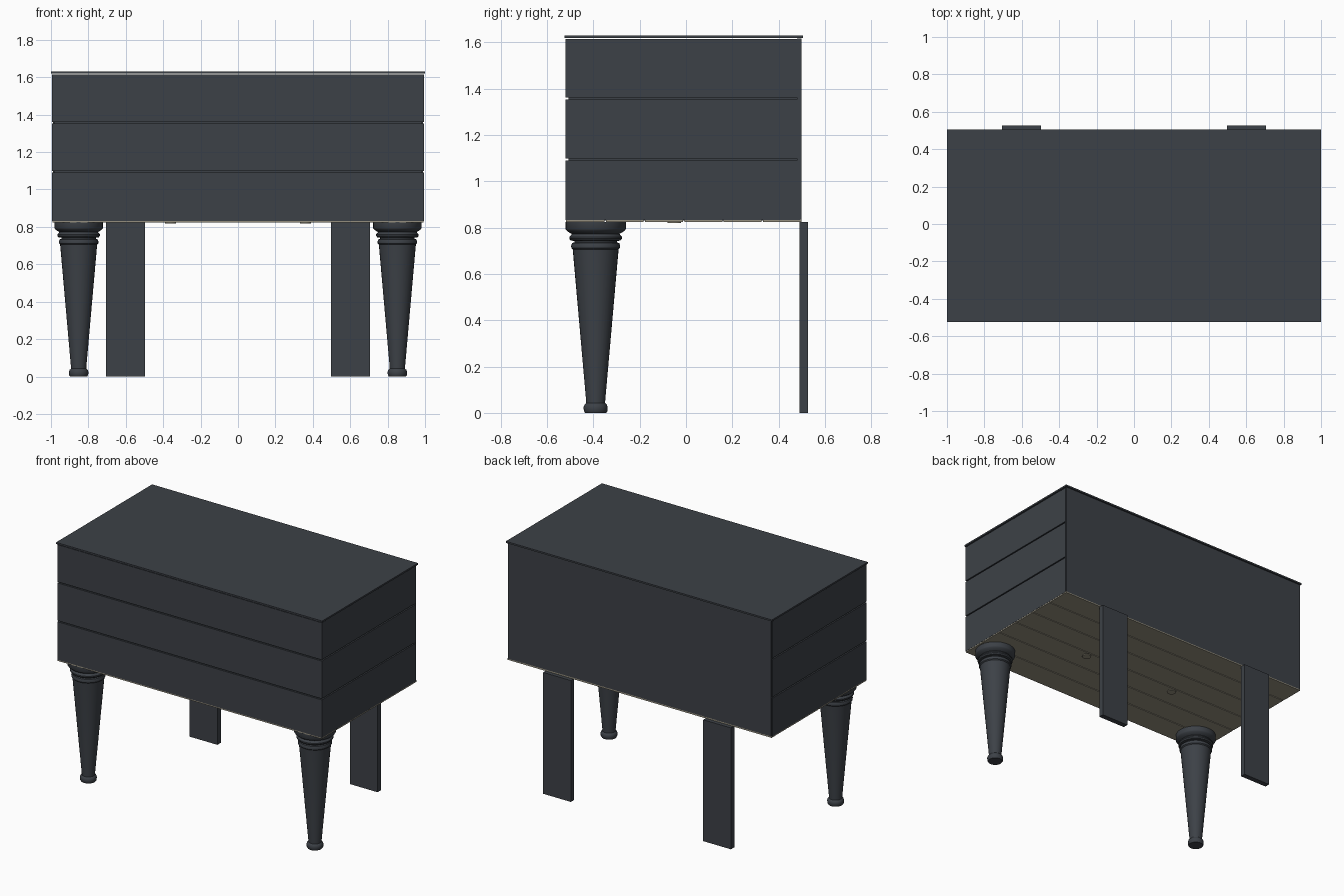
import bpy, bmesh, math

if "Cube" in bpy.data.objects:
    bpy.data.objects.remove(bpy.data.objects["Cube"])


def material(name, rgb):
    m = bpy.data.materials.new(name)
    m.diffuse_color = (*rgb, 1)
    m.use_nodes = True
    m.node_tree.nodes["Principled BSDF"].inputs["Base Color"].default_value = m.diffuse_color
    return m


slate = material("slate paint", (0.046, 0.053, 0.063))
wood = material("weathered wood", (0.30, 0.275, 0.21))


def finish(bm, name, mat):
    bmesh.ops.recalc_face_normals(bm, faces=bm.faces)
    me = bpy.data.meshes.new(name)
    bm.to_mesh(me)
    bm.free()
    me.materials.append(mat)
    ob = bpy.data.objects.new(name, me)
    bpy.context.collection.objects.link(ob)
    return ob


def box(name, x, y, z, mat):
    bm = bmesh.new()
    bmesh.ops.create_cube(bm, size=1)
    for v in bm.verts:
        v.co = [(a + b) / 2 + c * (b - a) for c, (a, b) in zip(v.co, (x, y, z))]
    return finish(bm, name, mat)


def turned(name, profile, cx, cy, mat, n=32):
    bm = bmesh.new()
    rings = [[bm.verts.new((cx + r * math.cos(2 * math.pi * i / n),
                            cy + r * math.sin(2 * math.pi * i / n), z))
              for i in range(n)] for r, z in profile]
    for a, b in zip(rings, rings[1:]):
        for i in range(n):
            j = (i + 1) % n
            bm.faces.new((a[i], a[j], b[j], b[i]))
    bm.faces.new(rings[0])
    bm.faces.new(rings[-1])
    ob = finish(bm, name, mat)
    bpy.ops.object.select_all(action='DESELECT')
    ob.select_set(True)
    bpy.context.view_layer.objects.active = ob
    bpy.ops.object.shade_smooth_by_angle(angle=math.radians(35))
    return ob


# Body: inner core, three boards wrapping front and sides, plain back panel
box("core", (-0.983, 0.983), (-0.508, 0.49), (0.836, 1.615), slate)
for k, (z0, z1) in enumerate([(0.832, 1.090), (1.098, 1.354), (1.362, 1.614)]):
    box(f"side_board_{k + 1}", (-0.994, 0.994), (-0.52, 0.492), (z0, z1), slate)
box("back_panel", (-0.990, 0.990), (0.48, 0.499), (0.832, 1.616), slate)

# Lid with a slight overhang
box("lid", (-1.0, 1.0), (-0.525, 0.506), (1.619, 1.63), slate)

# Floor boards running lengthwise with narrow gaps
count, y0, y1 = 6, -0.519, 0.499
w = (y1 - y0) / count
box("floor_backing", (-0.985, 0.985), (-0.51, 0.49), (0.831, 0.837), slate)
for k in range(count):
    box(f"floor_board_{k + 1}", (-0.993, 0.993),
        (y0 + k * w + (0.003 if k else 0), y0 + (k + 1) * w - (0.003 if k < count - 1 else 0)),
        (0.824, 0.834), wood)

leg_profile = [(0.046, 0), (0.051, 0.008), (0.052, 0.025), (0.048, 0.036), (0.041, 0.042),
               (0.041, 0.05), (0.099, 0.706), (0.105, 0.712), (0.106, 0.722), (0.102, 0.733),
               (0.092, 0.736), (0.092, 0.742), (0.107, 0.744), (0.114, 0.752), (0.114, 0.760),
               (0.106, 0.768), (0.103, 0.773), (0.115, 0.779), (0.126, 0.788), (0.130, 0.794),
               (0.130, 0.825)]

for side, s in (("left", -1), ("right", 1)):
    # Turned front legs
    turned(f"front_leg_{side}", leg_profile, s * 0.852, -0.39, slate)
    # Flat back legs
    box(f"back_leg_{side}", sorted((s * 0.498, s * 0.706)), (0.49, 0.526), (0, 0.825), slate)
    # Small round drain plugs under the floor
    turned(f"drain_plug_{side}", [(0.029, 0.819), (0.029, 0.826)], s * 0.36, -0.05, wood, 24)
